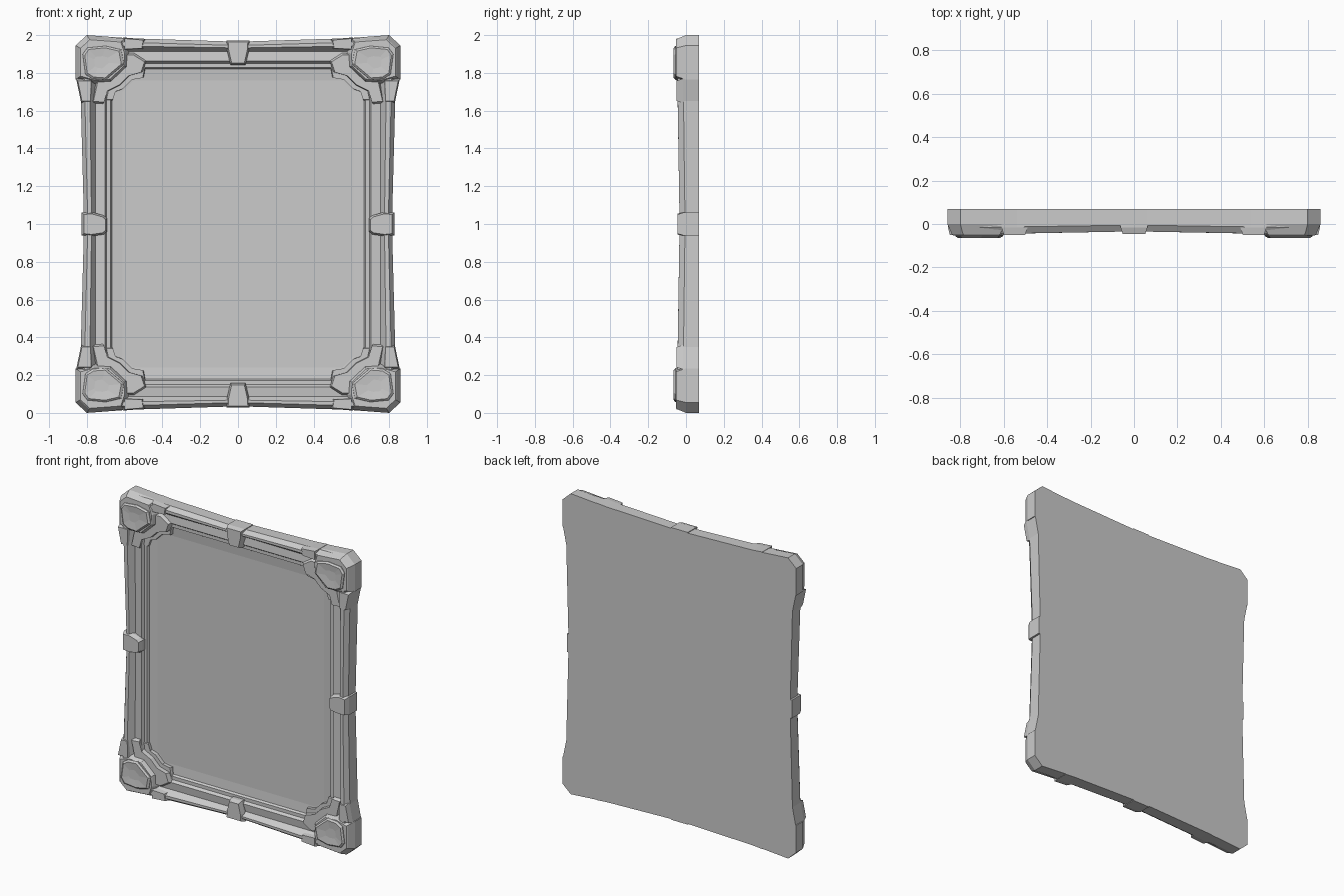
import bpy, bmesh
from mathutils import Vector

BACK = 0.07


def loft(name, loops, mirror=""):
    """Skin matching closed loops of (x, y, z), cap both ends; origin at frame centre."""
    bm = bmesh.new()
    rings = [[bm.verts.new(p) for p in loop] for loop in loops]
    n = len(rings[0])
    for a, b in zip(rings, rings[1:]):
        for i in range(n):
            j = (i + 1) % n
            bm.faces.new((a[i], a[j], b[j], b[i]))
    bm.faces.new(rings[0])
    bm.faces.new(rings[-1])
    bmesh.ops.recalc_face_normals(bm, faces=bm.faces)
    mesh = bpy.data.meshes.new(name)
    bm.to_mesh(mesh)
    bm.free()
    obj = bpy.data.objects.new(name, mesh)
    bpy.context.collection.objects.link(obj)
    obj.location.z = 1
    if mirror:
        mod = obj.modifiers.new("Mirror", "MIRROR")
        for i, axis in enumerate("XYZ"):
            mod.use_axis[i] = axis in mirror
        mod.use_clip = False
        mod.use_mirror_merge = False
    return obj


def block(name, outline, steps, mirror="XZ"):
    """Stepped block: outline in x/z, steps are (scale about centre, y)."""
    c = sum((Vector(p) for p in outline), Vector((0, 0))) / len(outline)
    loops = []
    for s, y in steps:
        pts = [c + (Vector(p) - c) * s for p in outline]
        loops.append([(p.x, y, p.y) for p in pts])
    return loft(name, loops, mirror)


def rail_ring(u, v, y, bow, chamfer, lift):
    """Rectangle with cut corners, sides bowed inward at their middles."""
    U, V, c = u + bow, v + bow, chamfer
    quarter = [(u, 0, 0), (U, V - c, lift), (U - c, V, lift), (0, v, 0)]
    pts = quarter[:]
    pts += [(-a, b, l) for a, b, l in reversed(quarter[:3])]
    pts += [(-a, -b, l) for a, b, l in quarter[1:]]
    pts += [(a, -b, l) for a, b, l in reversed(quarter[1:3])]
    return [(a, y - l, b) for a, b, l in pts]


# Frame body: moulded rails, recessed panel and flat back in one skin
profile = [
    (0.815, 0.965, BACK, 0.025, 0.05, 0),
    (0.815, 0.965, -0.005, 0.025, 0.05, 0.012),
    (0.795, 0.945, -0.034, 0.022, 0.05, 0.014),
    (0.775, 0.932, -0.034, 0.012, 0.05, 0.014),
    (0.755, 0.912, 0.000, 0.0, 0.05, 0.004),
    (0.705, 0.862, -0.008, 0.0, 0.06, 0),
    (0.695, 0.850, 0.010, 0.0, 0.06, 0),
    (0.675, 0.828, 0.010, 0.0, 0.06, 0),
    (0.668, 0.820, 0.024, 0.0, 0.06, 0),
    (0.612, 0.760, 0.030, 0.0, 0.06, 0),
]
loft("frame_and_panel", [rail_ring(*p) for p in profile])

# Corner blocks with chamfered outer edges
block("corner_block",
      [(0.60, 0.985), (0.80, 1.0), (0.86, 0.945), (0.86, 0.765),
       (0.77, 0.74), (0.67, 0.745), (0.58, 0.83), (0.575, 0.91)],
      [(1, BACK), (1, 0.0), (0.86, -0.045), (0.82, -0.052)])

# Raised shield bosses on the corners
block("corner_boss",
      [(0.615, 0.925), (0.70, 0.945), (0.80, 0.935), (0.825, 0.90),
       (0.81, 0.79), (0.77, 0.765), (0.70, 0.76), (0.60, 0.845)],
      [(1, -0.03), (0.97, -0.056), (0.86, -0.065), (0.76, -0.064), (0.35, -0.060)])

# Sleeves wrapping the rail ends beside each corner
block("side_sleeve",
      [(0.857, 0.77), (0.83, 0.64), (0.775, 0.64), (0.77, 0.77)],
      [(1, BACK), (1, -0.015), (0.82, -0.050)])
block("top_sleeve",
      [(0.61, 0.988), (0.49, 0.978), (0.50, 0.925), (0.61, 0.92)],
      [(1, BACK), (1, -0.015), (0.82, -0.050)])

# Stepped brackets inside each corner
block("inner_bracket",
      [(0.775, 0.64), (0.715, 0.635), (0.695, 0.70), (0.625, 0.735),
       (0.575, 0.785), (0.505, 0.805), (0.485, 0.865), (0.55, 0.905),
       (0.68, 0.90), (0.74, 0.80)],
      [(1, 0.04), (1, -0.004), (0.93, -0.026)])
block("lower_bracket",
      [(0.70, 0.655), (0.665, 0.655), (0.65, 0.70), (0.61, 0.715),
       (0.56, 0.765), (0.50, 0.775), (0.49, 0.83), (0.66, 0.84)],
      [(1, 0.04), (1, 0.012), (0.96, 0.004)])

# Clips at the middle of each rail
clip_steps = [(1, BACK), (1, -0.015), (0.84, -0.045)]
block("top_clip",
      [(-0.062, 0.972), (0.062, 0.972), (0.058, 0.92), (0.04, 0.842),
       (-0.04, 0.842), (-0.058, 0.92)], clip_steps, "Z")
block("side_clip",
      [(0.828, 0.06), (0.78, 0.065), (0.71, 0.045), (0.693, 0.03),
       (0.693, -0.04), (0.71, -0.055), (0.78, -0.065), (0.828, -0.06)],
      clip_steps, "X")
